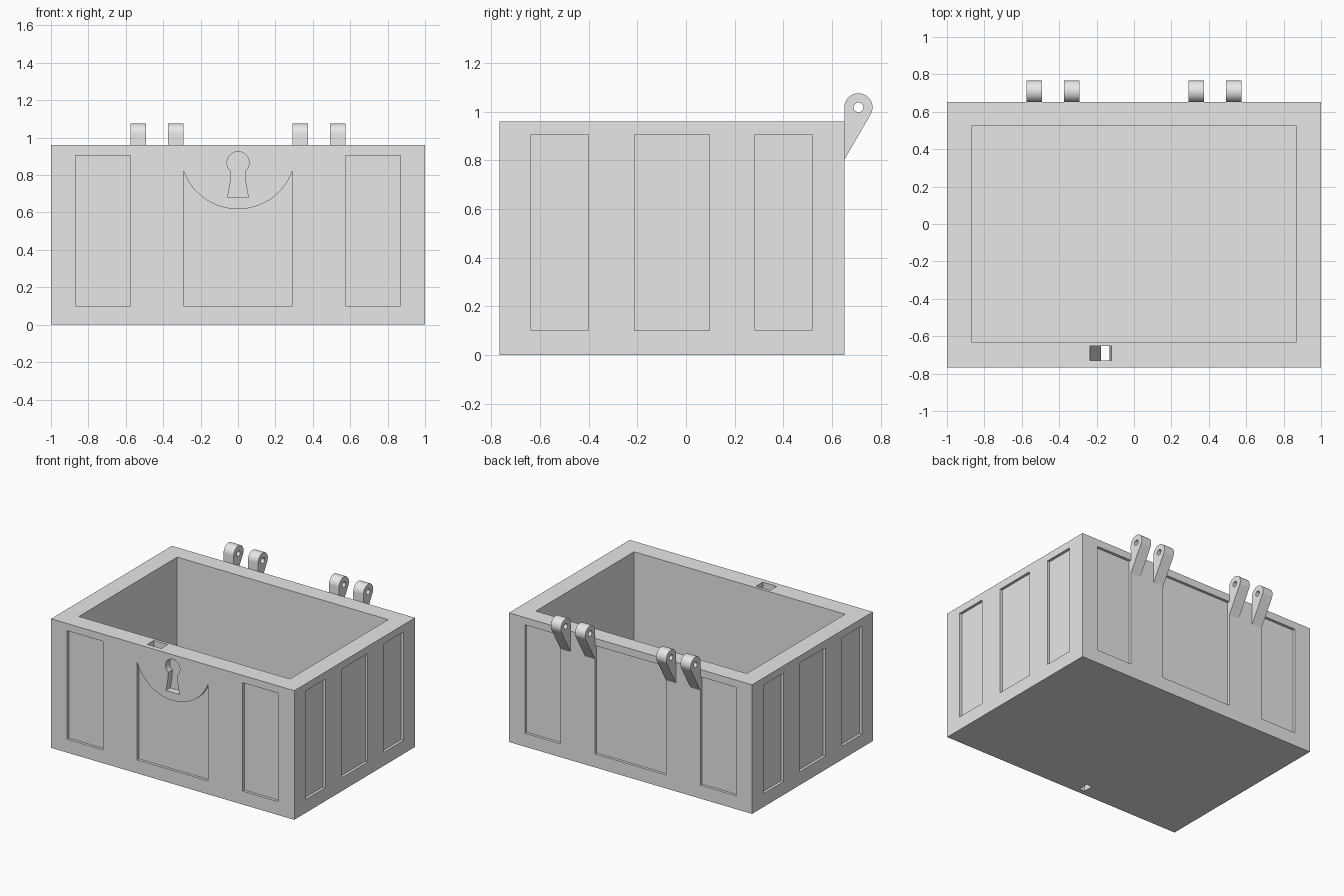
import bpy, bmesh
from math import sin, cos, radians

if "Cube" in bpy.data.objects:
    bpy.data.objects.remove(bpy.data.objects["Cube"], do_unlink=True)

grey = bpy.data.materials.new("plain_grey")
grey.use_nodes = True
grey.diffuse_color = (0.8, 0.8, 0.8, 1)
grey.node_tree.nodes["Principled BSDF"].inputs["Base Color"].default_value = (0.8, 0.8, 0.8, 1)

FRONT, BACK, HEIGHT = -0.767, 0.652, 0.96
LOW, HIGH = 0.1, 0.906      # panel bottom and top
DEPTH = 0.02                # panel recess depth


def arc(cx, cy, r, start, end, steps):
    angles = [radians(start + (end - start) * i / steps) for i in range(steps + 1)]
    return [(cx + r * cos(a), cy + r * sin(a)) for a in angles]


def rect(u0, u1, v0, v1):
    return [(u0, v0), (u1, v0), (u1, v1), (u0, v1)]


def prism(bm, outline, axis, a, b):
    """Extrude a 2D outline along the x or y axis from a to b."""
    def place(p, t):
        return (t, p[0], p[1]) if axis == "x" else (p[0], t, p[1])
    ends = [[bm.verts.new(place(p, t)) for p in outline] for t in (a, b)]
    bm.faces.new(ends[0])
    bm.faces.new(ends[1])
    for i in range(len(outline)):
        j = (i + 1) % len(outline)
        bm.faces.new((ends[0][i], ends[0][j], ends[1][j], ends[1][i]))


def make_object(name, bm):
    bmesh.ops.recalc_face_normals(bm, faces=bm.faces)
    mesh = bpy.data.meshes.new(name)
    bm.to_mesh(mesh)
    bm.free()
    mesh.materials.append(grey)
    obj = bpy.data.objects.new(name, mesh)
    bpy.context.collection.objects.link(obj)
    return obj


def carve(obj, cutter):
    """Subtract the cutter, remove it, and shade by angle."""
    mod = obj.modifiers.new("carve", "BOOLEAN")
    mod.operation, mod.solver, mod.object = "DIFFERENCE", "EXACT", cutter
    bpy.ops.object.select_all(action="DESELECT")
    bpy.context.view_layer.objects.active = obj
    obj.select_set(True)
    bpy.ops.object.modifier_apply(modifier=mod.name)
    bpy.data.objects.remove(cutter, do_unlink=True)
    bpy.ops.object.shade_smooth_by_angle(angle=radians(30))


# Chest body block
bm = bmesh.new()
prism(bm, rect(-1, 1, 0, HEIGHT), "y", FRONT, BACK)
body = make_object("chest_body", bm)

# Everything hollowed out of the body
bm = bmesh.new()
prism(bm, rect(-0.868, 0.868, LOW, HEIGHT + 0.1), "y", -0.63, 0.525)   # interior

# Outer panels on the front and back
for x0, x1 in ((-0.868, -0.575), (0.575, 0.868)):
    prism(bm, rect(x0, x1, LOW, HIGH), "y", FRONT - 0.1, FRONT + DEPTH)
    prism(bm, rect(x0, x1, LOW, HIGH), "y", BACK - DEPTH, BACK + 0.1)
prism(bm, rect(-0.292, 0.292, LOW, HIGH), "y", BACK - DEPTH, BACK + 0.1)

# Central front panel, its top scooped by the round lock plate
scoop = arc(0, 0.928, 0.31, 340.5, 199.5, 32)
prism(bm, [(-0.292, LOW), (0.292, LOW)] + scoop, "y", FRONT - 0.1, FRONT + DEPTH)

# Three panels on each side
for y0, y1 in ((-0.637, -0.403), (-0.212, 0.096), (0.284, 0.518)):
    for s in (-1, 1):
        prism(bm, rect(y0, y1, LOW, HIGH), "x", s * (1 - DEPTH), s * 1.1)

# Keyhole
keyhole = [(-0.056, 0.68), (0.056, 0.68), (0.042, 0.75)] + arc(0, 0.866, 0.059, -52, 232, 28) + [(-0.042, 0.75)]
prism(bm, keyhole, "y", FRONT - 0.1, FRONT + 0.05)

# Tapered slot running down through the front wall
slot = [(-0.177, -0.1), (-0.132, -0.1), (-0.132, 0), (-0.12, HEIGHT),
        (-0.12, HEIGHT + 0.1), (-0.235, HEIGHT + 0.1), (-0.235, HEIGHT), (-0.177, 0)]
prism(bm, slot, "y", -0.73, -0.652)
carve(body, make_object("body_cutter", bm))

# Hinge knuckles on the back, drilled for a pin
PIN_Y, PIN_Z = 0.709, 1.018
profile = arc(PIN_Y, PIN_Z, 0.058, -30, 180, 28) + [(BACK, 0.805)]
bm = bmesh.new()
for s in (-1, 1):
    for x0, x1 in ((0.292, 0.375), (0.492, 0.575)):
        prism(bm, profile, "x", s * x0, s * x1)
hinges = make_object("hinge_knuckles", bm)

bm = bmesh.new()
prism(bm, arc(PIN_Y, PIN_Z, 0.02, 0, 345, 23), "x", -0.8, 0.8)
carve(hinges, make_object("pin_cutter", bm))
